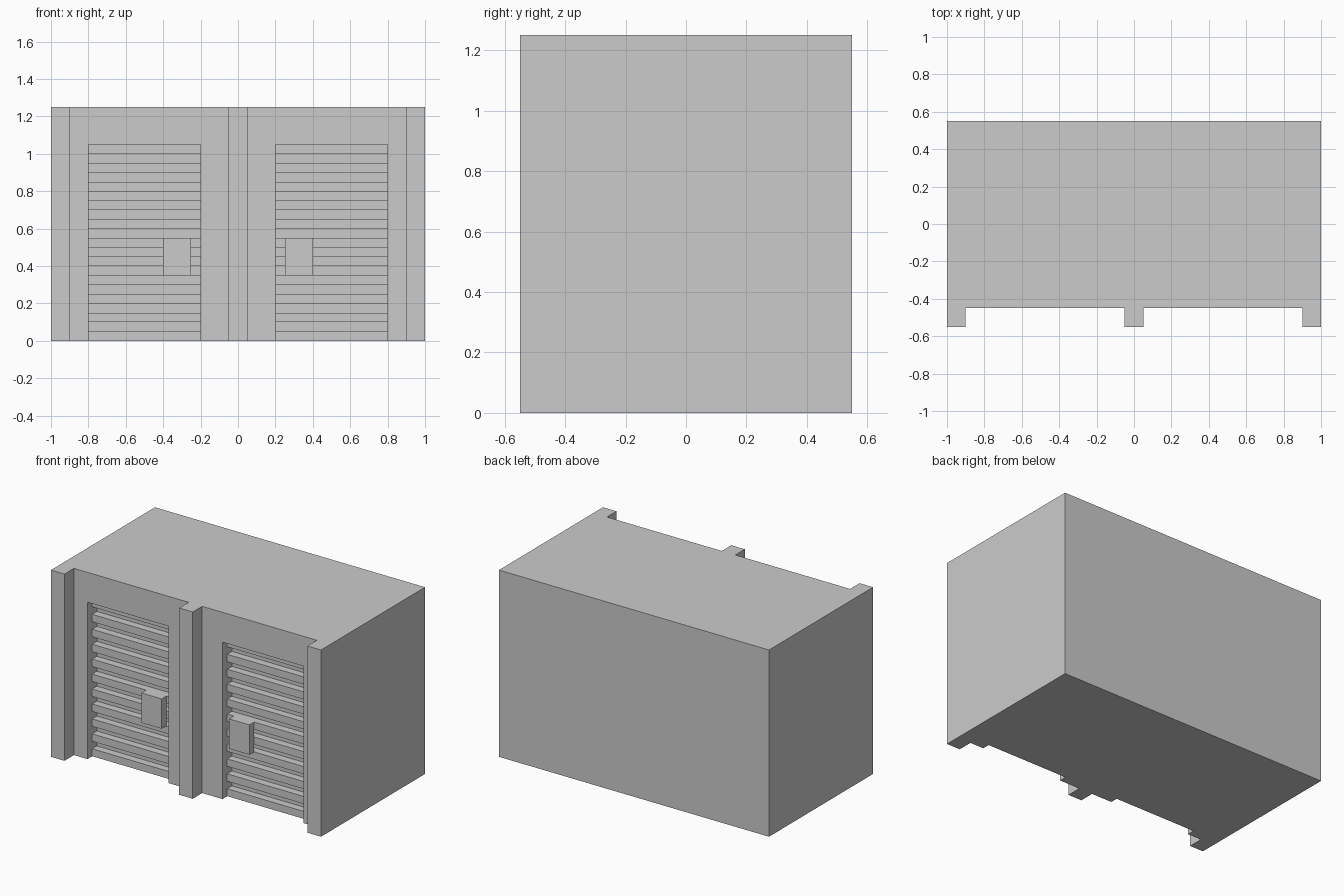
import bpy
import bmesh

if "Cube" in bpy.data.objects:
    bpy.data.objects.remove(bpy.data.objects["Cube"])


def add_object(name, bm):
    bmesh.ops.recalc_face_normals(bm, faces=bm.faces)
    mesh = bpy.data.meshes.new(name)
    bm.to_mesh(mesh)
    bm.free()
    obj = bpy.data.objects.new(name, mesh)
    bpy.context.collection.objects.link(obj)
    return obj


def prism(name, outline, z0, z1):
    """Extrude a plan outline (x, y) from z0 up to z1."""
    bm = bmesh.new()
    face = bm.faces.new([bm.verts.new((x, y, z0)) for x, y in outline])
    top = bmesh.ops.extrude_face_region(bm, geom=[face])["geom"]
    verts = [g for g in top if isinstance(g, bmesh.types.BMVert)]
    bmesh.ops.translate(bm, verts=verts, vec=(0, 0, z1 - z0))
    return add_object(name, bm)


def box(name, x0, x1, y0, y1, z0, z1):
    return prism(name, [(x0, y0), (x1, y0), (x1, y1), (x0, y1)], z0, z1)


FRONT, WALL, RIB, GROOVE, BACK = -0.55, -0.45, -0.40, -0.35, 0.55
HEIGHT, DOOR_TOP, STEP = 1.25, 1.05, 0.05

# Garage block with three front pillars, as one plan outline
half = [(0.05, FRONT), (0.05, WALL), (0.9, WALL), (0.9, FRONT), (1, FRONT), (1, BACK)]
outline = half + [(-x, y) for x, y in reversed(half)]
body = prism("garage_body", outline, 0, HEIGHT)

for side, label in ((-1, "left"), (1, "right")):
    x0, x1 = sorted((side * 0.2, side * 0.8))

    # Door recess
    cutter = box(f"{label}_recess_cutter", x0, x1, WALL - 0.05, GROOVE, -0.1, DOOR_TOP)
    cutter.hide_render = True
    cutter.hide_viewport = True
    cutter.display_type = 'WIRE'
    cut = body.modifiers.new(f"{label}_recess", 'BOOLEAN')
    cut.operation = 'DIFFERENCE'
    cut.solver = 'EXACT'
    cut.object = cutter

    # Ribbed shutter: one slat repeated upwards
    shutter = box(f"{label}_shutter_slats", x0, x1, RIB, GROOVE, 0, STEP)
    arr = shutter.modifiers.new("repeat_slats", 'ARRAY')
    arr.count = 11
    arr.use_relative_offset = False
    arr.use_constant_offset = True
    arr.constant_offset_displace = (0, 0, 2 * STEP)

    # Lock box on the shutter
    h0, h1 = sorted((side * 0.25, side * 0.4))
    box(f"{label}_lock_box", h0, h1, WALL, RIB, 0.35, 0.55)
